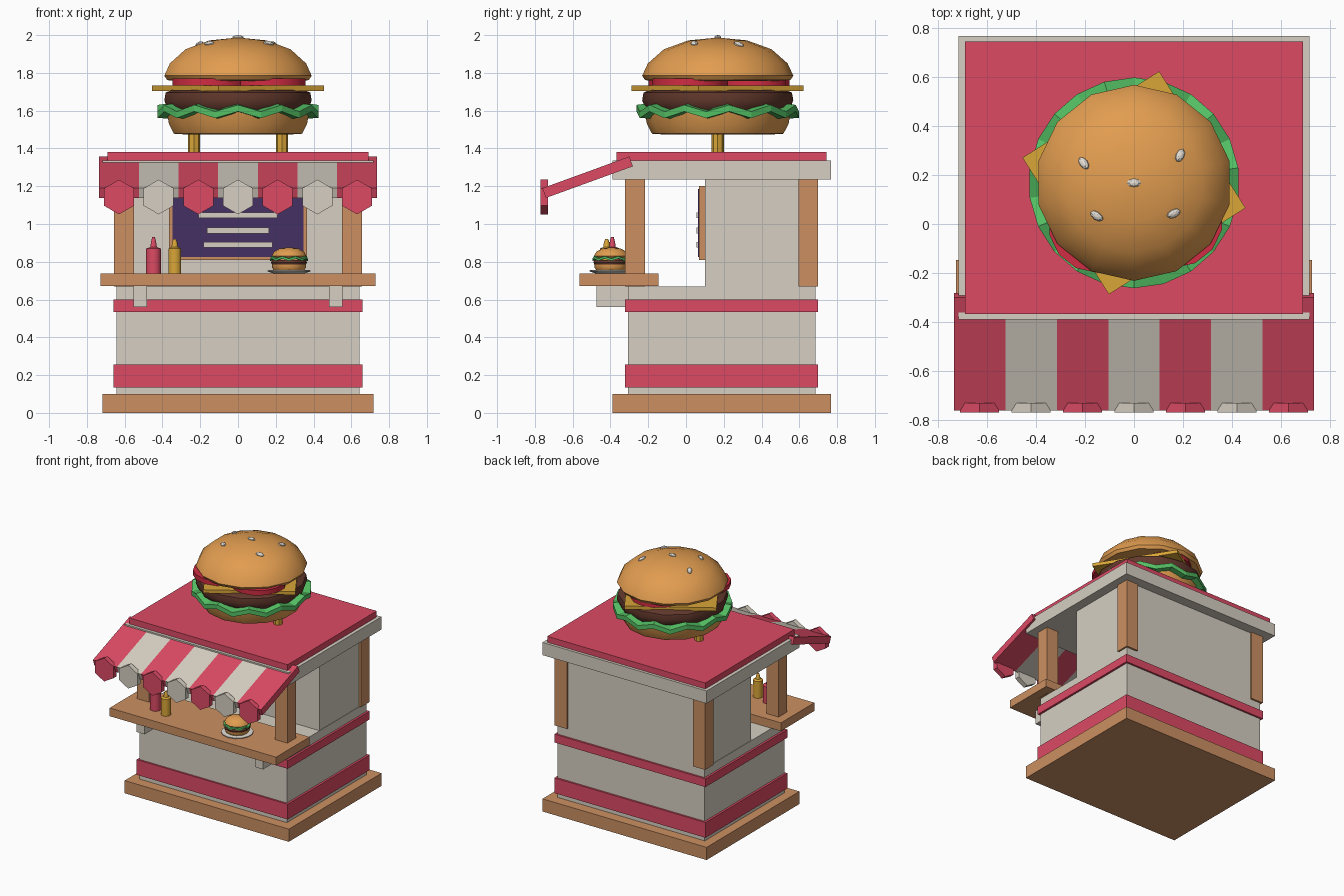
import bpy, bmesh, math
from mathutils import Matrix, Vector

if "Cube" in bpy.data.objects:
    bpy.data.objects.remove(bpy.data.objects["Cube"], do_unlink=True)


def material(name, r, g, b):
    lin = [(c / 255 / 12.92 if c < 11 else ((c / 255 + 0.055) / 1.055) ** 2.4) for c in (r, g, b)]
    m = bpy.data.materials.new(name)
    m.use_nodes = True
    m.diffuse_color = (*lin, 1)
    m.node_tree.nodes["Principled BSDF"].inputs["Base Color"].default_value = (*lin, 1)
    return m


red = material("stand_red", 220, 74, 100)
cream = material("cream", 214, 207, 194)
wood = material("wood", 204, 144, 98)
bun = material("bun", 226, 157, 80)
brown = material("patty_brown", 98, 56, 44)
green = material("lettuce_green", 84, 192, 100)
gold = material("cheese_gold", 218, 166, 56)
purple = material("board_purple", 68, 48, 100)
tomato = material("tomato_red", 208, 44, 66)
white = material("off_white", 228, 222, 212)


def finish(name, bm, mat, smooth=False):
    bmesh.ops.recalc_face_normals(bm, faces=bm.faces[:])
    mesh = bpy.data.meshes.new(name)
    bm.to_mesh(mesh)
    bm.free()
    mesh.materials.append(mat)
    obj = bpy.data.objects.new(name, mesh)
    bpy.context.collection.objects.link(obj)
    if smooth:
        bpy.ops.object.select_all(action='DESELECT')
        obj.select_set(True)
        bpy.context.view_layer.objects.active = obj
        bpy.ops.object.shade_smooth_by_angle(angle=math.radians(42))
    return obj


def box(name, mat, x, y, z, turn=None):
    """Box from (min, max) ranges, optionally turned about its centre."""
    ranges = (x, y, z)
    mid = Vector([(a + b) / 2 for a, b in ranges])
    size = [b - a for a, b in ranges]
    bm = bmesh.new()
    bmesh.ops.create_cube(bm, size=1, matrix=Matrix.Translation(mid) @ (turn or Matrix()) @ Matrix.Diagonal((*size, 1)))
    return finish(name, bm, mat)


def lathe(name, mat, profile, centre, sides=14, smooth=True, wave=0):
    """Closed turned shape from (radius, height) points; wave lifts alternate columns."""
    bm = bmesh.new()
    rings = []
    for r, z in profile:
        ring = []
        for i in range(sides):
            a = math.pi / 2 + math.tau * i / sides
            lift = wave * (i % 2 - 0.5)
            ring.append(bm.verts.new((centre[0] + r * math.cos(a), centre[1] + r * math.sin(a), centre[2] + z + lift)))
        rings.append(ring)
    for low, high in zip(rings, rings[1:]):
        for i in range(sides):
            j = (i + 1) % sides
            bm.faces.new((low[i], low[j], high[j], high[i]))
    bm.faces.new(rings[0])
    bm.faces.new(rings[-1])
    return finish(name, bm, mat, smooth)


# Kiosk body
box("base", wood, (-.717, .717), (-.39, .767), (0, .1))
box("lower_walls", cream, (-.643, .643), (-.308, .685), (.1, .67))
box("lower_stripe", red, (-.66, .66), (-.322, .7), (.135, .255))
box("upper_stripe", red, (-.66, .66), (-.322, .7), (.535, .6))
box("back_room", cream, (-.64, .64), (.1, .685), (.67, 1.236))
box("counter", wood, (-.727, .727), (-.563, -.146), (.672, .737))
for side, s in (("right", -1), ("left", 1)):
    xs = sorted((s * .55, s * .657))
    box(side + "_front_post", wood, xs, (-.322, -.217), (.67, 1.24))
    box(side + "_back_post", wood, xs, (.595, .7), (.67, 1.24))
    box(side + "_counter_bracket", cream, sorted((s * .483, s * .552)), (-.475, -.3), (.56, .675))

# Roof
box("roof_slab", cream, (-.717, .717), (-.39, .767), (1.235, 1.335))
box("roof_top", red, (-.69, .69), (-.367, .745), (1.33, 1.382))

# Menu board
box("menu_frame", wood, (-.365, .365), (.07, .105), (.81, 1.2))
box("menu_board", purple, (-.348, .348), (.063, .08), (.825, 1.185))
for i, (half, z) in enumerate(((.21, 1.047), (.163, .966), (.182, .89))):
    box(f"menu_line_{i + 1}", cream, (-half, half), (.055, .064), (z - .015, z + .015))

# Striped awning with hexagonal flaps
slope = Matrix.Rotation(math.radians(20), 4, 'X')
stripe = 1.47 / 7
for i in range(7):
    mat = cream if i % 2 else red
    x = (i - 3) * stripe
    box(f"awning_stripe_{i + 1}", mat, (x - stripe / 2, x + stripe / 2), (-.766, -.276), (1.22, 1.275), slope)
    bm = bmesh.new()
    place = Matrix.Translation((x, -.75, 1.143)) @ Matrix.Rotation(math.pi / 2, 4, 'X')
    bmesh.ops.create_cone(bm, cap_ends=True, segments=6, radius1=.092, radius2=.092, depth=.04, matrix=place)
    finish(f"awning_flap_{i + 1}", bm, mat)

# Rooftop burger
mid = (0, .168, 0)
for side, s in (("right", -1), ("left", 1)):
    lathe(side + "_sign_pole", gold, ((.033, 1.37), (.033, 1.52)), (s * .233, .168, 0), 8, False)
lathe("bottom_bun", bun, ((.3, 1.475), (.348, 1.478), (.375, 1.53), (.388, 1.6), (.3, 1.61)), mid)
lathe("lettuce", green, ((.3, 1.575), (.43, 1.578), (.43, 1.613), (.3, 1.63)), mid, 22, False, .035)
lathe("patty", brown, ((.36, 1.59), (.385, 1.615), (.4, 1.655), (.393, 1.695), (.36, 1.71)), mid)
box("cheese", gold, (-.33, .33), (-.162, .498), (1.705, 1.732), Matrix.Rotation(math.radians(32.3), 4, 'Z'))
for i, (angle, reach) in enumerate(((228, .225), (318, .22), (90, .18))):
    a = math.radians(angle)
    lathe(f"tomato_slice_{i + 1}", tomato, ((.2, 1.732), (.2, 1.77)),
          (reach * math.cos(a), .168 + reach * math.sin(a), 0), 14)
lathe("top_bun", bun, ((.34, 1.757), (.385, 1.762), (.4, 1.785), (.37, 1.85), (.285, 1.925),
                       (.155, 1.972), (.02, 1.985)), mid)


def seed(name, x, y, z, turn):
    tilt = Vector((x, y - .168, .45)).to_track_quat('Z', 'Y').to_matrix().to_4x4()
    bm = bmesh.new()
    bmesh.ops.create_uvsphere(bm, u_segments=8, v_segments=5, radius=1,
                              matrix=Matrix.Translation((x, y, z)) @ tilt
                              @ Matrix.Rotation(math.radians(turn), 4, 'Z') @ Matrix.Diagonal((.031, .018, .014, 1)))
    finish(name, bm, white)


for i, spot in enumerate(((0, .168, 1.986, 0), (-.205, .248, 1.95, 60), (.188, .28, 1.95, 120),
                          (-.152, .033, 1.955, 15), (.162, .043, 1.955, -30))):
    seed(f"sesame_seed_{i + 1}", *spot)

# Sauce bottles
for name, mat, x, y, r, h in (("ketchup_bottle", red, -.447, -.39, .041, .195),
                              ("mustard_bottle", gold, -.335, -.42, .036, .185)):
    lathe(name, mat, ((r, 0), (r, .135), (.018, .143), (.015, .165), (.008, h)), (x, y, .735), 10)

# Plated burger on the counter
plate = (.27, -.395, .735)
lathe("plate", white, ((.075, 0), (.116, .014), (.116, .02), (.08, .022)), plate, 14)
lathe("small_bottom_bun", bun, ((.08, .02), (.09, .035), (.09, .055)), plate, 12)
lathe("small_patty", brown, ((.09, .05), (.095, .062), (.09, .075)), plate, 12)
lathe("small_lettuce", green, ((.08, .078), (.1, .076), (.1, .088), (.08, .09)), plate, 16, False, .012)
lathe("small_top_bun", bun, ((.085, .086), (.092, .095), (.08, .118), (.05, .135), (.01, .141)), plate, 12)
